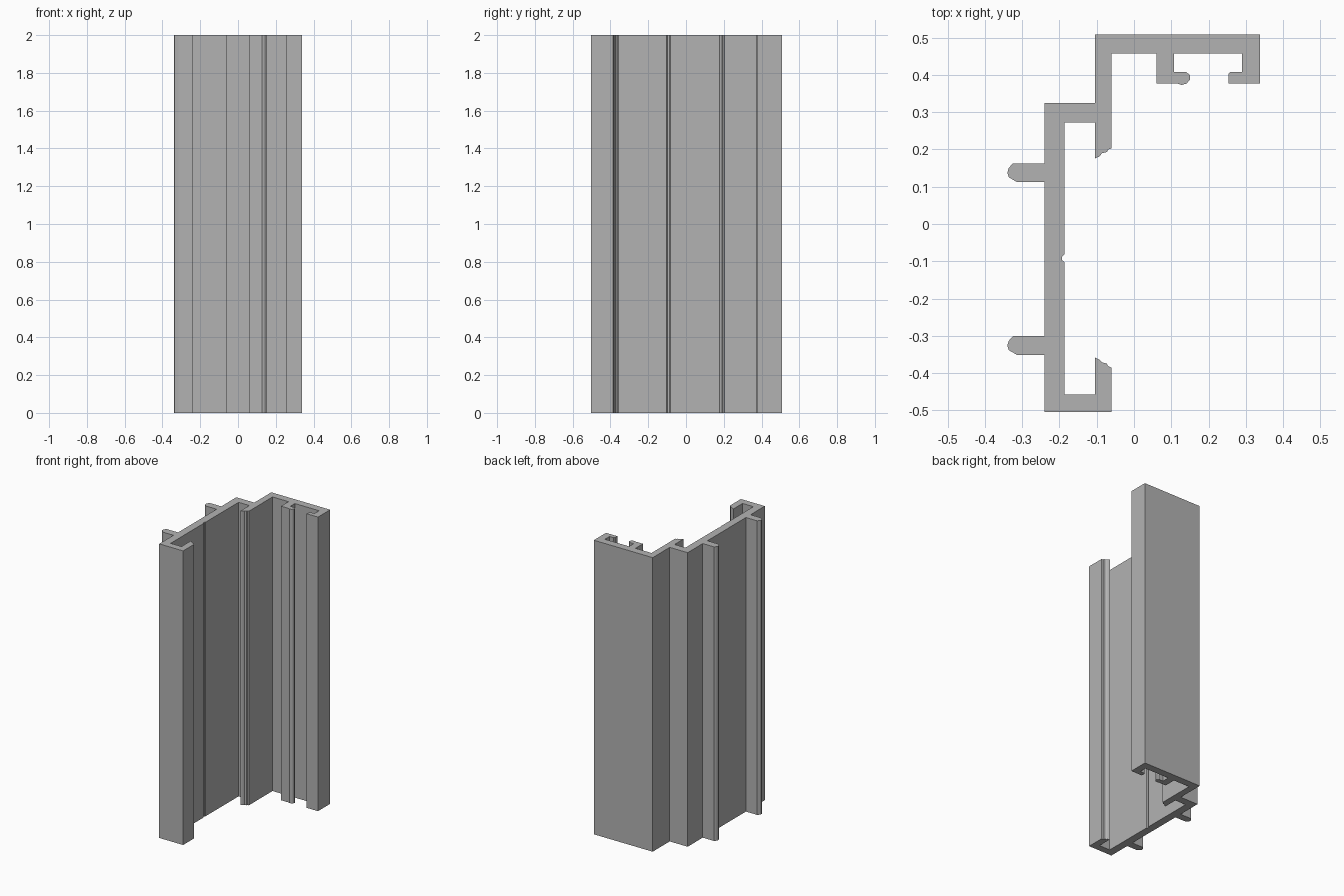
import bpy
import bmesh

HEIGHT = 2.0

# Start clean
default_cube = bpy.data.objects.get("Cube")
if default_cube:
    bpy.data.objects.remove(default_cube, do_unlink=True)


def make_material(name, color):
    material = bpy.data.materials.new(name)
    material.use_nodes = True
    material.diffuse_color = color
    material.node_tree.nodes["Principled BSDF"].inputs["Base Color"].default_value = color
    return material


def extrude_profile(name, outline, height, material):
    """Extrude a closed outline straight up from the ground."""
    bm = bmesh.new()
    base = bm.faces.new([bm.verts.new((x, y, 0)) for x, y in outline])
    result = bmesh.ops.extrude_face_region(bm, geom=[base])
    top_verts = [item for item in result["geom"] if isinstance(item, bmesh.types.BMVert)]
    bmesh.ops.translate(bm, verts=top_verts, vec=(0, 0, height))
    bmesh.ops.recalc_face_normals(bm, faces=bm.faces)
    mesh = bpy.data.meshes.new(name)
    bm.to_mesh(mesh)
    bm.free()
    mesh.materials.append(material)
    obj = bpy.data.objects.new(name, mesh)
    bpy.context.collection.objects.link(obj)
    return obj


# Shared wall positions of the section
back_out, back_in = 0.508, 0.457
front_out, front_in = -0.504, -0.457
right_out, right_in = -0.24, -0.187
step_out, step_in = -0.105, -0.06
shelf_out, shelf_in = 0.325, 0.273
left_out, left_in = 0.338, 0.29
hook_low, hook_high = 0.377, 0.408
rib_right, rib_left = 0.06, 0.108


def side_fin(middle):
    """Rounded fin on the outer face of the web, listed front to back."""
    half = 0.025
    root, shoulder, tip = right_out, -0.325, -0.34
    return [
        (root, middle - half),
        (shoulder + 0.01, middle - half),
        (tip + 0.004, middle - half / 2),
        (tip, middle),
        (tip + 0.004, middle + half / 2),
        (shoulder, middle + half),
        (root, middle + half),
    ]


# Back flange with its square hook
back_flange = [
    (step_out, back_out), (left_out, back_out),
    (left_out, hook_low), (0.253, hook_low),
    (0.253, hook_high - 0.006), (0.259, hook_high),
    (left_in, hook_high), (left_in, back_in),
]

# Facing hook with a rounded nose
round_hook = [
    (rib_left, back_in), (rib_left, hook_high),
    (0.14, hook_high), (0.15, 0.4), (0.151, 0.388),
    (0.141, hook_low), (0.128, 0.373), (0.116, hook_low),
    (rib_right, hook_low), (rib_right, back_in),
]

# Step wall ending in a ragged sloping lip
step_lip = [
    (step_in, back_in), (step_in, 0.203),
    (-0.069, 0.2), (-0.073, 0.193), (-0.086, 0.19),
    (-0.093, 0.181), (step_out, 0.176),
    (step_out, shelf_in), (right_in, shelf_in),
]

# Small groove along the inside of the web
web_groove = [
    (right_in, -0.082), (right_in - 0.006, -0.087),
    (right_in - 0.006, -0.097), (right_in, -0.102),
]

# Front return with a matching sloping lip
front_return = [
    (right_in, front_in), (step_out, front_in),
    (step_out, -0.358), (-0.093, -0.364), (-0.086, -0.371),
    (-0.073, -0.375), (-0.069, -0.382), (step_in, -0.386),
    (step_in, front_out), (right_out, front_out),
]

# Outer shelf that closes the section
outer_shelf = [(right_out, shelf_out), (step_out, shelf_out)]

section = (
    back_flange + round_hook + step_lip + web_groove + front_return
    + side_fin(-0.326) + side_fin(0.138) + outer_shelf
)

metal = make_material("plain grey", (0.45, 0.45, 0.45, 1))
extrude_profile("frame_extrusion", section, HEIGHT, metal)
